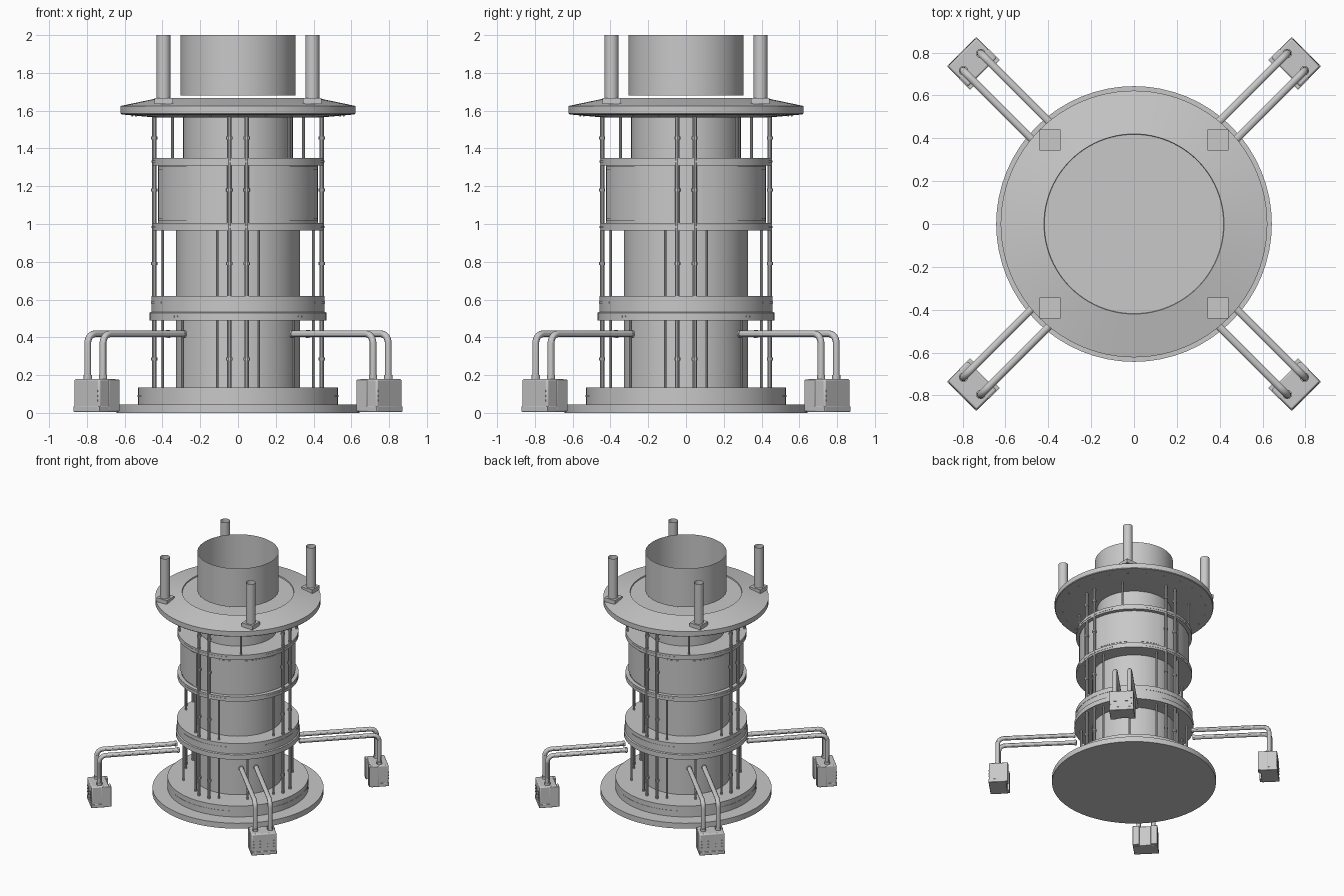
import bpy, bmesh, math
from mathutils import Matrix, Vector

if "Cube" in bpy.data.objects:
    bpy.data.objects.remove(bpy.data.objects["Cube"])

grey = bpy.data.materials.new("metal_grey")
grey.diffuse_color = (0.58, 0.58, 0.58, 1)
grey.use_nodes = True
grey.node_tree.nodes["Principled BSDF"].inputs["Base Color"].default_value = grey.diffuse_color
QUARTERS = [0, 90, 180, 270]
DIAGONALS = [45, 135, 225, 315]


def add_object(name, bm, bevel=0):
    me = bpy.data.meshes.new(name)
    bmesh.ops.recalc_face_normals(bm, faces=bm.faces)
    bm.to_mesh(me)
    bm.free()
    me.materials.append(grey)
    ob = bpy.data.objects.new(name, me)
    bpy.context.collection.objects.link(ob)
    if bevel:
        mod = ob.modifiers.new("bevel", "BEVEL")
        mod.width, mod.segments = bevel, 2
    return ob


def lathe(name, profile, n=64):
    """Revolve (radius, z) points about the z axis; radius 0 closes the ends."""
    bm = bmesh.new()
    pts = [bm.verts.new((r, 0, z)) for r, z in profile]
    edges = [bm.edges.new(p) for p in zip(pts, pts[1:])]
    bmesh.ops.spin(bm, geom=pts + edges, cent=(0, 0, 0), axis=(0, 0, 1),
                   angle=math.tau, steps=n, use_merge=True)
    bmesh.ops.remove_doubles(bm, verts=bm.verts, dist=1e-5)
    return add_object(name, bm)


def sector(bm, r0, r1, a0, a1, z0, z1, n=12):
    """Solid curved block between two angles."""
    loops = []
    for i in range(n + 1):
        a = math.radians(a0 + (a1 - a0) * i / n)
        loops.append([bm.verts.new((r * math.cos(a), r * math.sin(a), z))
                      for r, z in ((r0, z0), (r1, z0), (r1, z1), (r0, z1))])
    for p, q in zip(loops, loops[1:]):
        for k in range(4):
            bm.faces.new((p[k], p[k - 1], q[k - 1], q[k]))
    bm.faces.new(loops[0])
    bm.faces.new(loops[-1][::-1])


def box(bm, ang, x, y, z):
    """Box from (min, max) ranges, turned about z."""
    size = [b - a for a, b in (x, y, z)]
    mid = Vector([(a + b) / 2 for a, b in (x, y, z)])
    m = Matrix.Rotation(math.radians(ang), 4, 'Z') @ Matrix.Translation(mid) @ Matrix.Diagonal((*size, 1))
    bmesh.ops.create_cube(bm, size=1, matrix=m)


def tubes(name, paths, radius, res=3, caps=True):
    """Round tubes along point lists."""
    cu = bpy.data.curves.new(name, 'CURVE')
    cu.dimensions = '3D'
    cu.bevel_depth, cu.bevel_resolution, cu.use_fill_caps = radius, res, caps
    for path in paths:
        sp = cu.splines.new('POLY')
        sp.points.add(len(path) - 1)
        for p, co in zip(sp.points, path):
            p.co = (*co, 1)
    cu.materials.append(grey)
    ob = bpy.data.objects.new(name, cu)
    bpy.context.collection.objects.link(ob)
    bpy.ops.object.select_all(action='DESELECT')
    ob.select_set(True)
    bpy.context.view_layer.objects.active = ob
    bpy.ops.object.convert(target='MESH')


def at(ang, r, t, z):
    """Point at radial distance r and sideways offset t for an angle."""
    return Matrix.Rotation(math.radians(ang), 3, 'Z') @ Vector((r, t, z))


# Base with step
lathe("base", [(0, 0), (0.643, 0), (0.643, 0.045), (0.53, 0.045), (0.53, 0.135), (0.32, 0.135)])

# Central body
lathe("lower_body", [(0.328, 0.13), (0.328, 0.5)])
lathe("middle_body", [(0.328, 0.61), (0.328, 0.975)])
lathe("upper_body", [(0.29, 1.34), (0.29, 1.57)])

# Support rings, with the panel drum between the upper two
lathe("lower_ring", [(0.32, 0.49), (0.468, 0.49), (0.468, 0.53), (0.459, 0.535), (0.459, 0.62), (0.32, 0.62)])
lathe("middle_ring", [(0.32, 0.965), (0.455, 0.965), (0.455, 1.005), (0.42, 1.005)])
lathe("panel_drum", [(0.424, 1.004), (0.424, 1.311)])
lathe("upper_ring", [(0.42, 1.31), (0.455, 1.31), (0.455, 1.35), (0.285, 1.35)])

# Raised panel covers with inner frames
bm = bmesh.new()
for a in DIAGONALS:
    sector(bm, 0.422, 0.43, a - 33.5, a + 33.5, 1.015, 1.305)
    sector(bm, 0.426, 0.433, a - 31.5, a + 31.5, 1.028, 1.292)
add_object("panel_covers", bm)

# Top flange with a shallow recessed cap, and open chimney
lathe("top_flange", [(0.285, 1.565), (0.45, 1.565), (0.617, 1.58), (0.622, 1.585), (0.622, 1.625),
                     (0.42, 1.667), (0.418, 1.658), (0, 1.658)], 96)
lathe("chimney", [(0.305, 1.68), (0.305, 2.0)])

# Open posts on square feet
corners = [(sx, sy) for sx in (-1, 1) for sy in (-1, 1)]
bm = bmesh.new()
for sx, sy in corners:
    x, y = 0.392 * sx, 0.392 * sy
    box(bm, 0, (x - 0.049, x + 0.049), (y - 0.049, y + 0.049), (1.635, 1.668))
add_object("post_feet", bm)
tubes("posts", [[(0.394 * sx, 0.394 * sy, 1.66), (0.394 * sx, 0.394 * sy, 2.0)]
                for sx, sy in corners], 0.037, 6, False)

# Vertical pipe pairs with collars
pairs = [(a, t) for a in QUARTERS for t in (-0.046, 0.046)]
tubes("pipe_pairs", [[at(a, 0.444, t, 0.13), at(a, 0.444, t, 1.58)] for a, t in pairs], 0.012)
tubes("pipe_collars", [[at(a, 0.444, t, z - 0.008), at(a, 0.444, t, z + 0.008)]
                       for a, t in pairs for z in (0.285, 0.79, 1.18, 1.455)], 0.017)

# Thin rods between the rings
rods = []
for a in DIAGONALS:
    for off in (-30, 0, 30):
        rods.append([at(a + off, 0.415, 0, 0.13), at(a + off, 0.415, 0, 0.5)])
    for off in (-30, 30):
        rods.append([at(a + off, 0.415, 0, 0.61), at(a + off, 0.415, 0, 0.97)])
    rods.append([at(a - 7, 0.44, 0, 1.34), at(a - 7, 0.44, 0, 1.58)])
tubes("thin_rods", rods, 0.008, 2)

# Clamp strips on the rings and base
bm = bmesh.new()
for r, z in ((0.455, 0.585), (0.451, 0.985), (0.451, 1.33), (0.526, 0.09)):
    for a in QUARTERS:
        sector(bm, r, r + 0.006, a - 28, a + 28, z - 0.005, z + 0.005, 16)
add_object("clamp_strips", bm)

# Bolts on the ring side and under the flange
bolts = [[at(a + s, 0.46, 0, 0.51), at(a + s, 0.47, 0, 0.51)] for a in DIAGONALS for s in (-1.5, 1.5)]
bolts += [[at(i * 15, 0.56, 0, 1.57), at(i * 15, 0.56, 0, 1.58)] for i in range(24)]
tubes("bolts", bolts, 0.005, 1)

# Corner boxes: body with end tabs, foot and a few vent slats
bm = bmesh.new()
for a in DIAGONALS:
    box(bm, a, (1.0, 1.134), (-0.095, 0.095), (0.008, 0.18))
add_object("corner_boxes", bm, 0.009)
bm = bmesh.new()
for a in DIAGONALS:
    box(bm, a, (1.0, 1.137), (-0.097, 0.097), (0.005, 0.035))
    for s in (-1, 1):
        box(bm, a, (0.983, 1.06), sorted((s * 0.045, s * 0.098)), (0.008, 0.176))
add_object("box_feet_and_tabs", bm, 0.004)
bm = bmesh.new()
for a in DIAGONALS:
    for z in (0.06, 0.085, 0.11):
        for s in (-1, 1):
            box(bm, a, (1.13, 1.136), sorted((s * 0.025, s * 0.085)), (z, z + 0.01))
add_object("vent_slats", bm)

# Bent pipes from boxes towards the body, with end collars
bent, collars = [], []
for a in DIAGONALS:
    for t in (-0.057, 0.057):
        path = [at(a, 1.068, t, 0.17)]
        for i in range(7):
            b = math.radians(15 * i)
            path.append(at(a, 1.018 + 0.05 * math.cos(b), t, 0.368 + 0.05 * math.sin(b)))
        path.append(at(a, 0.455, t, 0.418))
        bent.append(path)
        collars.append([at(a, 1.068, t, 0.175), at(a, 1.068, t, 0.2)])
        collars.append([at(a, 0.46, t, 0.418), at(a, 0.472, t, 0.418)])
tubes("bent_pipes", bent, 0.018, 4)
tubes("bent_pipe_collars", collars, 0.022, 4)

# Smooth shading with sharp edges kept
bpy.ops.object.select_all(action='SELECT')
bpy.context.view_layer.objects.active = bpy.data.objects["base"]
bpy.ops.object.shade_smooth_by_angle(angle=math.radians(30))
